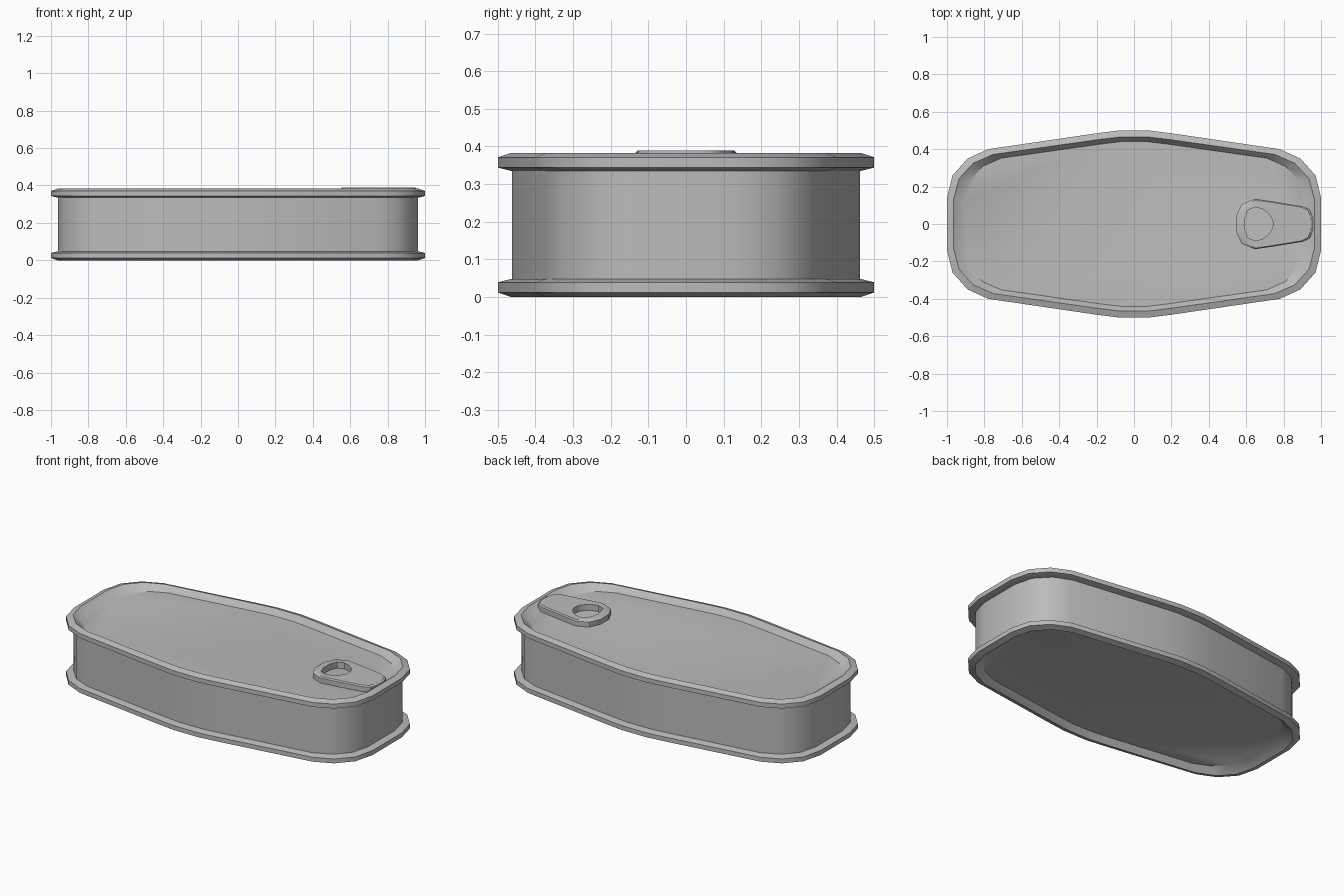
import bpy, bmesh, math

cube = bpy.data.objects.get("Cube")
if cube:
    bpy.data.objects.remove(cube, do_unlink=True)


def material(name, value):
    mat = bpy.data.materials.new(name)
    mat.use_nodes = True
    colour = (value, value, value, 1)
    mat.diffuse_color = colour
    mat.node_tree.nodes["Principled BSDF"].inputs["Base Color"].default_value = colour
    return mat


def loft(name, rings, mat, closed=False):
    """Skin a stack of equal rings; cap the ends or join them into a loop."""
    bm = bmesh.new()
    loops = [[bm.verts.new(p) for p in ring] for ring in rings]
    pairs = list(zip(loops, loops[1:]))
    if closed:
        pairs.append((loops[-1], loops[0]))
    else:
        bm.faces.new(loops[0])
        bm.faces.new(loops[-1])
    n = len(loops[0])
    for a, b in pairs:
        for i in range(n):
            j = (i + 1) % n
            bm.faces.new((a[i], a[j], b[j], b[i]))
    bmesh.ops.recalc_face_normals(bm, faces=bm.faces)
    mesh = bpy.data.meshes.new(name)
    bm.to_mesh(mesh)
    bm.free()
    mesh.materials.append(mat)
    obj = bpy.data.objects.new(name, mesh)
    bpy.context.collection.objects.link(obj)
    bpy.ops.object.select_all(action="DESELECT")
    obj.select_set(True)
    bpy.context.view_layer.objects.active = obj
    bpy.ops.object.shade_smooth_by_angle(angle=math.radians(35))
    return obj


metal = material("tin_grey", 0.5)

# Can outline: one quarter, mirrored to a full loop
quarter = [(1, 0.14), (0.97, 0.26), (0.89, 0.35), (0.78, 0.4), (0.2, 0.485), (0.08, 0.5)]
half = quarter + [(-x, y) for x, y in reversed(quarter)]
outline = half + [(x, -y) for x, y in reversed(half)]


def can_ring(inset_x, inset_y, z):
    return [(x * (1 - inset_x), y * (1 - inset_y / 0.5), z) for x, y in outline]


# Can body: recessed base, hexagonal rims, straight wall and recessed lid
HEIGHT = 0.383
lower = [(0.09, 0.06, 0.035), (0.035, 0.035, 0), (0, 0, 0.012),
         (0, 0, 0.039), (0.035, 0.035, 0.048), (0.038, 0.038, 0.048)]
upper = [(ix, iy, HEIGHT - z) for ix, iy, z in reversed(lower)]
loft("can_body", [can_ring(*p) for p in lower + upper], metal)


# Pull tab: chamfered plate with a finger hole
def mirrored(points):
    return points + [(x, -y) for x, y in reversed(points)]


tab_edge = mirrored([(0.545, 0.04), (0.575, 0.105), (0.645, 0.135), (0.76, 0.118),
                     (0.9, 0.095), (0.94, 0.075), (0.957, 0.03)])
hole_edge = mirrored([(0.593, 0.03), (0.61, 0.075), (0.65, 0.09), (0.685, 0.08),
                      (0.715, 0.06), (0.735, 0.035), (0.742, 0.012)])


def tab_ring(points, z, scale=1):
    return [(0.76 + (x - 0.76) * scale, y * scale, z) for x, y in points]


loft("pull_tab", [tab_ring(tab_edge, 0.352), tab_ring(tab_edge, 0.382),
                  tab_ring(tab_edge, 0.389, 0.95), tab_ring(hole_edge, 0.389),
                  tab_ring(hole_edge, 0.352)], metal, closed=True)
